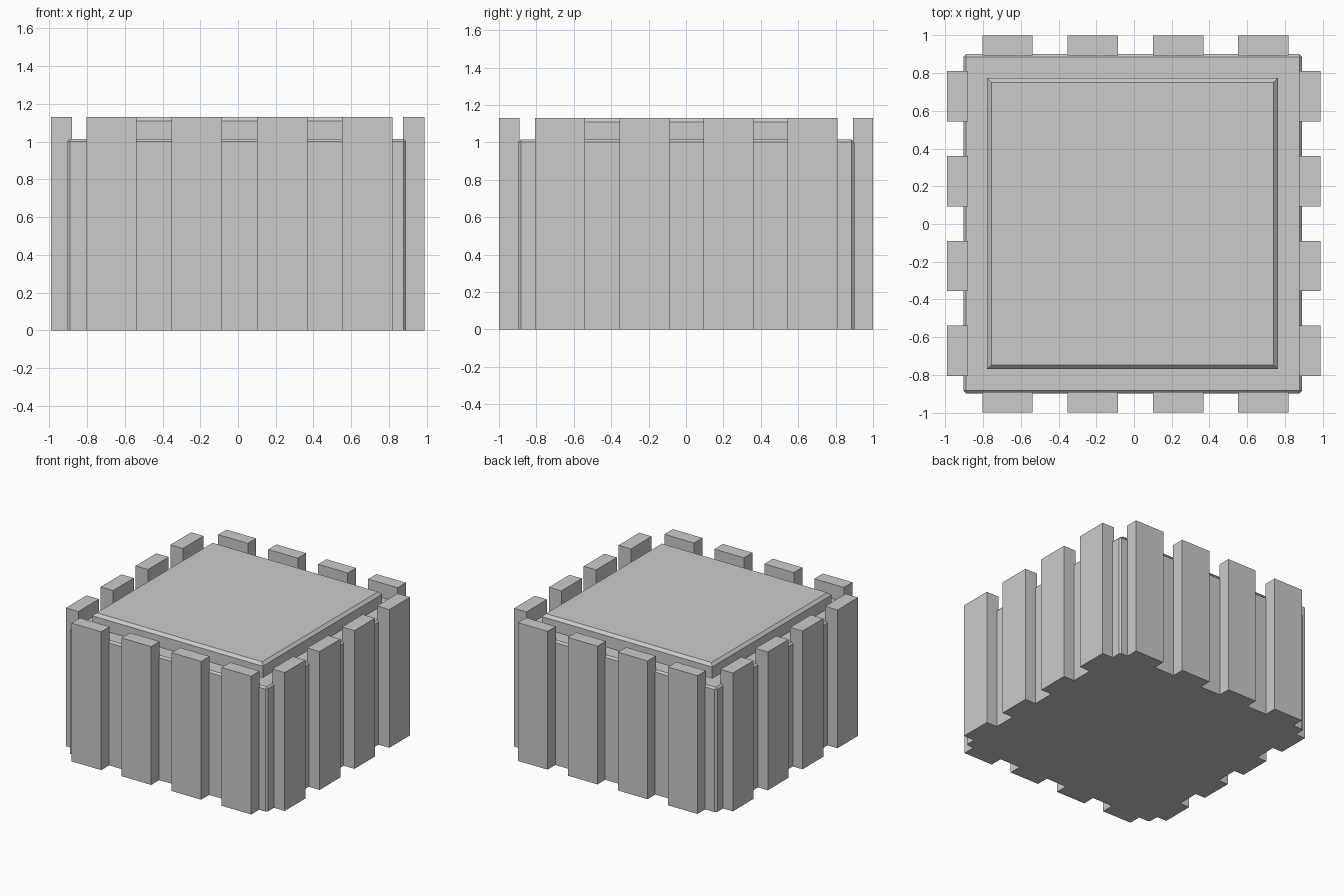
import bpy, bmesh

if "Cube" in bpy.data.objects:
    bpy.data.objects.remove(bpy.data.objects["Cube"])


def box(name, x0, x1, y0, y1, z0, z1, bevel=0.0, pick=None):
    """Box from its bounds, with optional single-segment chamfer on picked edges."""
    bm = bmesh.new()
    bmesh.ops.create_cube(bm, size=1)
    for v in bm.verts:
        v.co = (x0 if v.co.x < 0 else x1,
                y0 if v.co.y < 0 else y1,
                z0 if v.co.z < 0 else z1)
    if bevel:
        edges = [e for e in bm.edges if pick(e)]
        bmesh.ops.bevel(bm, geom=edges, offset=bevel, segments=1,
                        profile=0.5, affect='EDGES')
    mesh = bpy.data.meshes.new(name)
    bm.to_mesh(mesh)
    bm.free()
    obj = bpy.data.objects.new(name, mesh)
    bpy.context.collection.objects.link(obj)
    return obj


BODY_TOP, TOP = 1.015, 1.13

# Main body: every edge chamfered except around the flat base
box("body", -0.903, 0.89, -0.897, 0.9, 0, BODY_TOP, 0.014,
    lambda e: max(v.co.z for v in e.verts) > 0.5)

# Raised lid slab: only its top rim is chamfered
box("lid_slab", -0.778, 0.762, -0.768, 0.773, BODY_TOP - 0.02, TOP, 0.022,
    lambda e: min(v.co.z for v in e.verts) > TOP - 0.01)

# Upright slats, four on each side, standing above the body
W = 0.267
for i in range(4):
    x = -0.804 + i * 0.452
    box(f"front_slat_{i + 1}", x, x + W, -1.0, -0.89, 0, TOP)
    box(f"back_slat_{i + 1}", x, x + W, 0.893, 1.0, 0, TOP)
    y = -0.806 + i * 0.45
    box(f"left_slat_{i + 1}", -0.992, -0.88, y, y + W, 0, TOP)
    box(f"right_slat_{i + 1}", 0.875, 0.987, y, y + W, 0, TOP)
